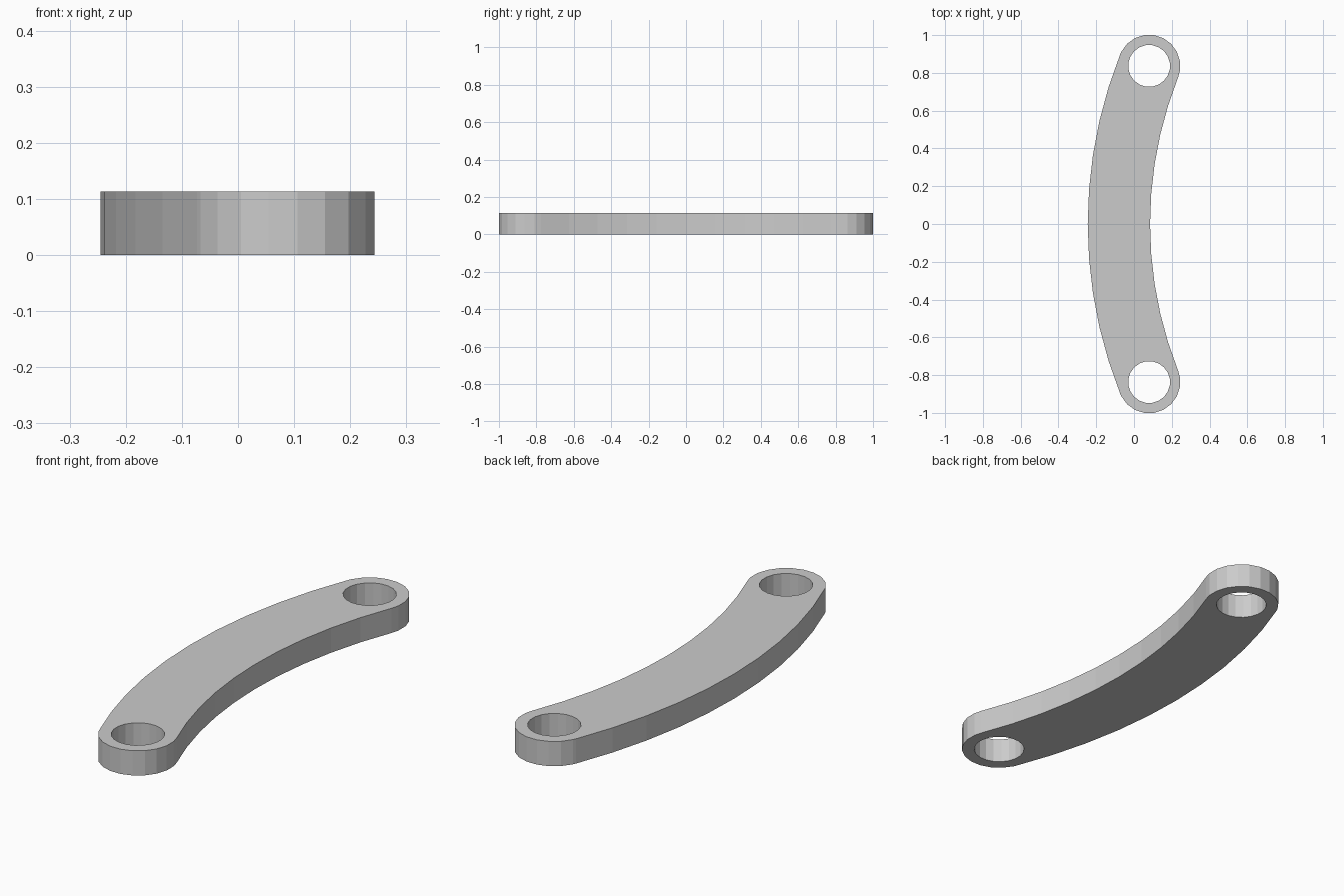
import bpy, bmesh
from math import sin, cos, atan2, radians, hypot

cube = bpy.data.objects.get("Cube")
if cube:
    bpy.data.objects.remove(cube, do_unlink=True)

THICK = 0.113
R = 0.165               # half width of the bar and radius of its round ends
HOLE = 0.111
EX, EY = 0.08, 0.837    # centre of the upper eye
MID = -0.08             # centreline at the middle of the bar
SAG = EX - MID
BEND = (EY ** 2 + SAG ** 2) / (2 * SAG)
BX = MID + BEND         # centre of the bend
T = atan2(EY, BX - EX)
STEPS = 5

grey = bpy.data.materials.new("light grey")
grey.use_nodes = True
colour = (0.6, 0.6, 0.6, 1)
grey.diffuse_color = colour
grey.node_tree.nodes["Principled BSDF"].inputs["Base Color"].default_value = colour


def bend_point(radius, i):
    a = T * i / STEPS
    return BX - radius * cos(a), radius * sin(a)


def ring(cx, cy, radius, degrees):
    return [(cx + radius * cos(radians(d)), cy + radius * sin(radians(d))) for d in degrees]


def add_loop(bm, points):
    verts = [bm.verts.new((x, y, 0)) for x, y in points]
    return [bm.edges.new((v, verts[i - 1])) for i, v in enumerate(verts)]


# Upper half of the outline: outer bend, round end, inner bend
half = [bend_point(BEND + R, i) for i in range(STEPS + 1)]
half += ring(EX, EY, R, range(153, -10, -18))
half += [bend_point(BEND - R, i) for i in range(STEPS, -1, -1)]
outline = half + [(x, -y) for x, y in reversed(half[1:-1])]

# Flat plate with two eyes, then extruded to full thickness
bm = bmesh.new()
edges = add_loop(bm, outline)
for side in (1, -1):
    edges += add_loop(bm, ring(EX, side * EY, HOLE, range(9, 360, 18)))
bmesh.ops.triangle_fill(bm, use_beauty=True, use_dissolve=False, edges=edges)

# Keep the eyes open
inside = [f for f in bm.faces
          if hypot(f.calc_center_median().x - EX,
                   abs(f.calc_center_median().y) - EY) < HOLE * 0.98
          and all(hypot(v.co.x - EX, abs(v.co.y) - EY) < HOLE * 1.01 for v in f.verts)]
bmesh.ops.delete(bm, geom=inside, context='FACES_ONLY')

solid = bmesh.ops.extrude_face_region(bm, geom=bm.faces[:], use_keep_orig=True)
top = [g for g in solid["geom"] if isinstance(g, bmesh.types.BMVert)]
bmesh.ops.translate(bm, verts=top, vec=(0, 0, THICK))
bmesh.ops.recalc_face_normals(bm, faces=bm.faces[:])

mesh = bpy.data.meshes.new("curved_link_bar")
bm.to_mesh(mesh)
bm.free()
mesh.materials.append(grey)
bar = bpy.data.objects.new("curved_link_bar", mesh)
bpy.context.collection.objects.link(bar)
